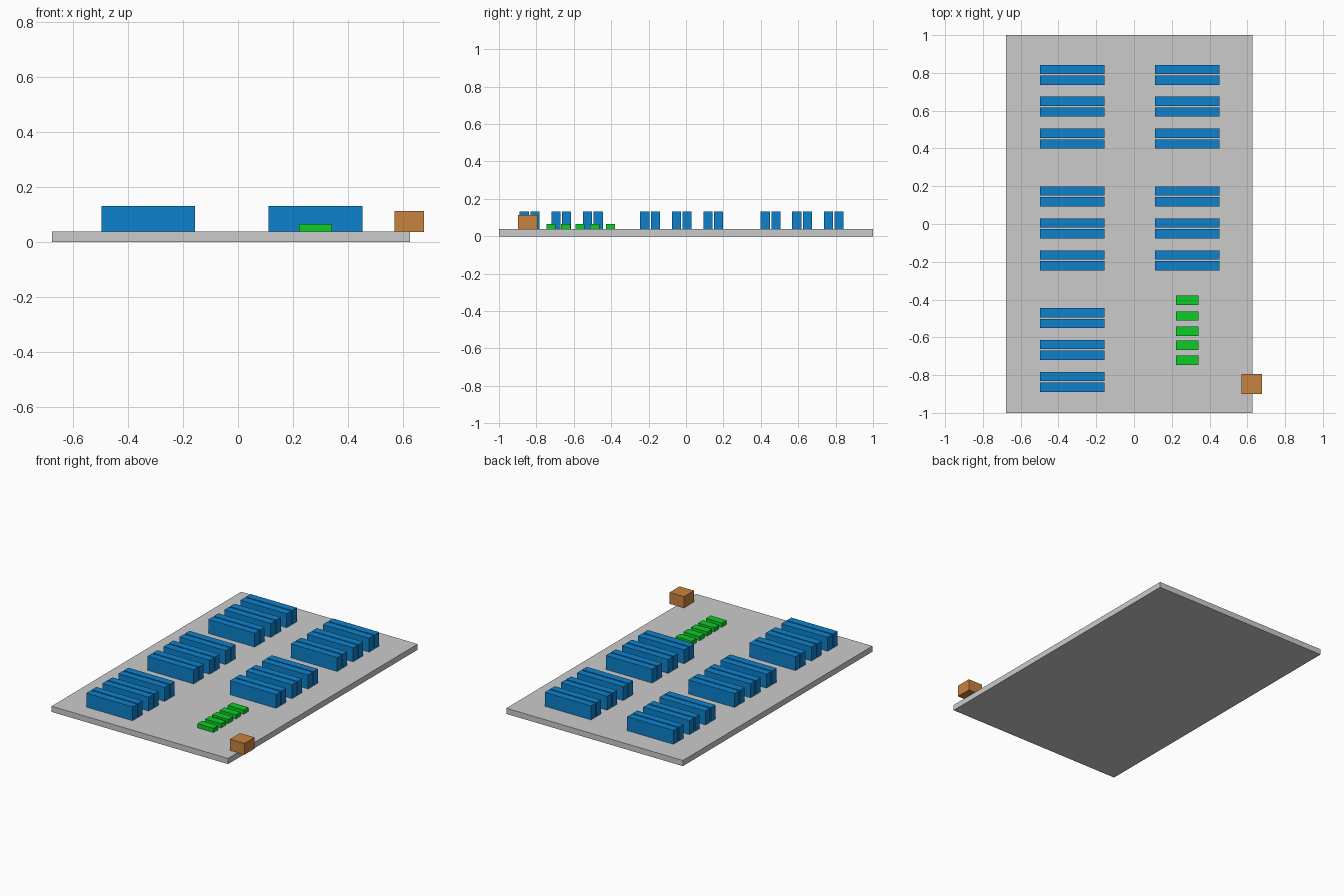
import bpy, bmesh
from mathutils import Vector

if "Cube" in bpy.data.objects:
    bpy.data.objects.remove(bpy.data.objects["Cube"])


def material(name, color):
    mat = bpy.data.materials.new(name)
    mat.diffuse_color = (*color, 1)
    mat.use_nodes = True
    mat.node_tree.nodes["Principled BSDF"].inputs["Base Color"].default_value = mat.diffuse_color
    return mat


def box(name, lo, hi, mat=None):
    lo, hi = Vector(lo), Vector(hi)
    bm = bmesh.new()
    bmesh.ops.create_cube(bm, size=1)
    bmesh.ops.scale(bm, vec=hi - lo, verts=bm.verts)
    bmesh.ops.translate(bm, vec=(lo + hi) / 2, verts=bm.verts)
    mesh = bpy.data.meshes.new(name)
    bm.to_mesh(mesh)
    bm.free()
    if mat:
        mesh.materials.append(mat)
    obj = bpy.data.objects.new(name, mesh)
    bpy.context.collection.objects.link(obj)
    return obj


blue = material("blue", (0.004, 0.22, 0.6))
green = material("green", (0.004, 0.6, 0.02))
orange = material("orange", (0.58, 0.23, 0.05))

FLOOR = 0.038
BAR, GAP = 0.049, 0.008

# Ground slab
box("ground_slab", (-0.677, -1, 0), (0.627, 1, FLOOR))

# Blue rows: back-to-back pairs, three pairs per block, blocks in two columns
for column, x0, blocks in (("left", -0.498, 3), ("right", 0.111, 2)):
    for b in range(blocks):
        for p in range(3):
            yc = 0.79 - 0.644 * b - 0.169 * p
            for side, y0 in (("back", yc + GAP / 2), ("front", yc - GAP / 2 - BAR)):
                box(f"{column}_row_{b + 1}_{p + 1}_{side}",
                    (x0, y0, FLOOR), (x0 + 0.342, y0 + BAR, 0.131), blue)

# Small green row of low boxes
for i, yc in enumerate((-0.404, -0.487, -0.567, -0.642, -0.722)):
    box(f"low_box_{i + 1}", (0.223, yc - 0.025, FLOOR), (0.342, yc + 0.025, 0.066), green)

# Corner box overhanging the slab edge
box("corner_box", (0.57, -0.899, 0.037), (0.677, -0.793, 0.113), orange)
